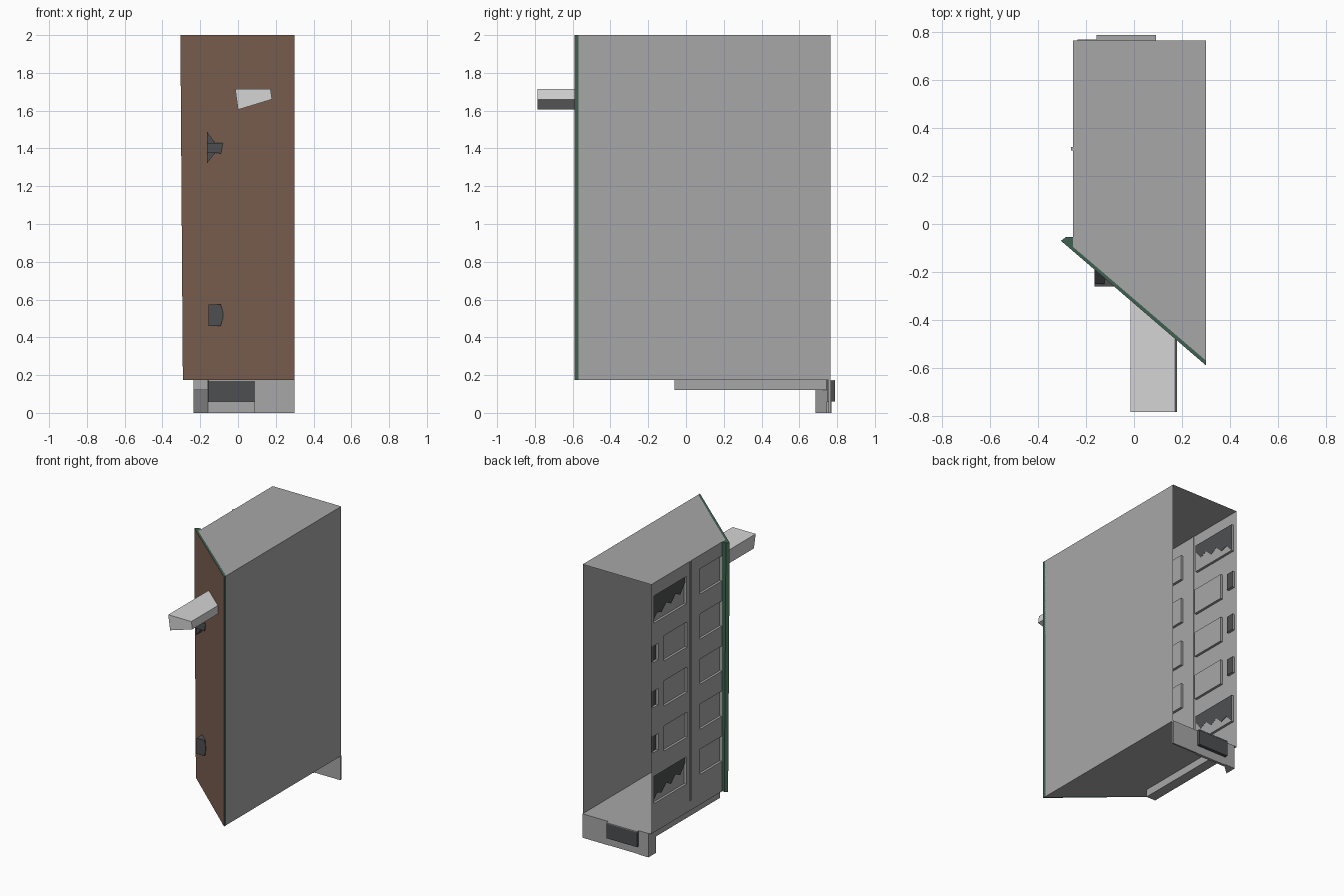
import bpy, bmesh

if "Cube" in bpy.data.objects:
    bpy.data.objects.remove(bpy.data.objects["Cube"])

def mat(name, r, g, b):
    m = bpy.data.materials.new(name)
    m.diffuse_color = (r, g, b, 1)
    m.use_nodes = True
    m.node_tree.nodes["Principled BSDF"].inputs["Base Color"].default_value = m.diffuse_color
    return m

GREY = mat("wall grey", .39, .39, .395)
LIGHT = mat("light grey", .66, .66, .66)
DARK = mat("dark grey", .075, .078, .082)
BROWN = mat("brown board", .225, .13, .09)
GREEN = mat("dark green", .05, .12, .08)

def finish(name, bm, *mats, fix=True):
    if fix:
        bmesh.ops.recalc_face_normals(bm, faces=bm.faces)
    me = bpy.data.meshes.new(name)
    bm.to_mesh(me)
    bm.free()
    for m in mats:
        me.materials.append(m)
    ob = bpy.data.objects.new(name, me)
    bpy.context.collection.objects.link(ob)
    return ob

def prism(bm, bottom, top):
    """Closed solid between two matching rings of points."""
    a = [bm.verts.new(p) for p in bottom]
    b = [bm.verts.new(p) for p in top]
    bm.faces.new(a)
    bm.faces.new(b)
    n = len(a)
    for i in range(n):
        j = (i + 1) % n
        bm.faces.new((a[i], a[j], b[j], b[i]))

def plan(name, pts, z0, z1, m):
    bm = bmesh.new()
    prism(bm, [(x, y, z0) for x, y in pts], [(x, y, z1) for x, y in pts])
    return finish(name, bm, m)

def box(name, x0, x1, y0, y1, z0, z1, m):
    return plan(name, [(x0, y0), (x1, y0), (x1, y1), (x0, y1)], z0, z1, m)

def front_y(x):
    """Line of the slanted front board."""
    return -.07 - (x + .305) * .52 / .605

def projecting(name, prof, y0, m):
    """x-z profile pushed forward from the slanted front to y0."""
    bm = bmesh.new()
    prism(bm, [(x, y0, z) for x, z in prof], [(x, front_y(x) + .005, z) for x, z in prof])
    return finish(name, bm, m)

XL, XR, YB, YL, YF, Z0, Z1 = -.255, .30, .765, -.06, -.57, .175, 2.0

# Main shell: floor, roof, right wall and slanted front, open at the back
bm = bmesh.new()
ring = [(XL, YB), (XL, YL - .035), (XR, YF), (XR, YB)]
lo = [bm.verts.new((x, y, Z0)) for x, y in ring]
hi = [bm.verts.new((x, y, Z1)) for x, y in ring]
bm.faces.new(lo[::-1])
bm.faces.new(hi)
for i in (1, 2):
    bm.faces.new((lo[i], lo[i + 1], hi[i + 1], hi[i]))
bmesh.ops.recalc_face_normals(bm, faces=bm.faces)
finish("building_shell", bm, GREY, fix=False)

# Windows on the left wall: (y0, y1, z0, z1, kind)
wins = []
for row in range(5):
    z = 1.81 - .33 * row
    wins.append((-.05, .205, z - .095, z + .09, "pane"))
    if row in (0, 4):
        wins.append((.36, .735, z - .105, z + .095, "broken"))
    else:
        wins.append((.35, .62, z - .095, z + .09, "pane"))
        wins.append((.685, .745, z - .06, z + .06, "small"))

# Left wall as a grid with the window cells left out
bm = bmesh.new()
ys = sorted({YL - .035, YB, *[v for w in wins for v in w[:2]]})
zs = sorted({Z0, Z1, *[v for w in wins for v in w[2:4]]})
for y0, y1 in zip(ys, ys[1:]):
    for z0, z1 in zip(zs, zs[1:]):
        cy, cz = (y0 + y1) / 2, (z0 + z1) / 2
        if not any(w[0] < cy < w[1] and w[2] < cz < w[3] for w in wins):
            bm.faces.new([bm.verts.new((XL, y, z)) for y, z in
                          ((y0, z0), (y0, z1), (y1, z1), (y1, z0))])
# Recessed panes
for y0, y1, z0, z1, kind in wins:
    d = .018
    c = [(y0, z0), (y0, z1), (y1, z1), (y1, z0)]
    a = [bm.verts.new((XL, y, z)) for y, z in c]
    b = [bm.verts.new((XL + d, y, z)) for y, z in c]
    for i in range(4):
        j = (i + 1) % 4
        bm.faces.new((a[i], a[j], b[j], b[i]))
    f = bm.faces.new(b)
    f.material_index = 1 if kind == "small" else 0
bmesh.ops.remove_doubles(bm, verts=bm.verts, dist=.0005)
finish("window_wall", bm, GREY, DARK, fix=False)

# Dark broken glass with a jagged lower edge
jag = [.0, .28, .2, .45, .3, .55, .42, .75]
for k, (y0, y1, z0, z1, kind) in enumerate(wins):
    if kind == "broken":
        n = len(jag) - 1
        pts = [(y1 - (y1 - y0) * i / n, z0 + (z1 - z0) * j) for i, j in enumerate(jag)]
        pts += [(y0, z1), (y1, z1)]
        bm = bmesh.new()
        prism(bm, [(XL + .012, y, z) for y, z in pts], [(XL + .019, y, z) for y, z in pts])
        finish("broken_glass_%d" % k, bm, DARK)

# Downpipe strip between the window columns
box("wall_strip", XL - .008, XL + .004, .307, .322, .25, 2.0, GREY)

# Slanted front board: brown front, green edges and back
bm = bmesh.new()
board = [(-.255, -.055), (-.285, -.055), (-.305, -.07), (.30, -.59), (.30, -.565), (-.255, -.092)]
low = [(x + (.013 if x < -.26 else 0), y) for x, y in board]
prism(bm, [(x, y, Z0) for x, y in low], [(x, y, Z1) for x, y in board])
bmesh.ops.recalc_face_normals(bm, faces=bm.faces)
for f in bm.faces:
    if f.normal.y < -.5 and f.normal.x < -.3:
        f.material_index = 1
finish("front_board", bm, GREEN, BROWN)

# Canopy sticking out of the front
projecting("front_canopy", [(-.015, 1.715), (.172, 1.715), (.18, 1.66), (0, 1.605)], -.785, LIGHT)

# Small dark fittings on the front
projecting("upper_fitting_fin", [(-.165, 1.49), (-.165, 1.32), (-.115, 1.385), (-.115, 1.42)], -.25, DARK)
projecting("upper_fitting_arm", [(-.165, 1.43), (-.165, 1.378), (-.09, 1.374), (-.08, 1.43)], -.26, DARK)
projecting("lower_fitting", [(-.155, .575), (-.155, .46), (-.092, .46), (-.08, .5),
                             (-.08, .535), (-.092, .575)], -.26, DARK)

# Base: back slab, tray, sill, corner leg and the rail under the window wall
box("base_slab", .09, .30, .755, .767, 0, Z0, GREY)
box("base_tray", -.155, .09, .757, .788, .06, Z0 - .006, DARK)
box("tray_lid", -.157, .092, .755, .79, Z0 - .006, Z0, GREY)
box("base_sill", -.16, .09, .745, .765, 0, .06, GREY)
plan("corner_leg", [(-.235, .685), (-.16, .75), (-.155, .77), (-.235, .77)], 0, Z0, GREY)
box("base_rail", -.235, -.16, -.06, .745, .12, Z0, GREY)
